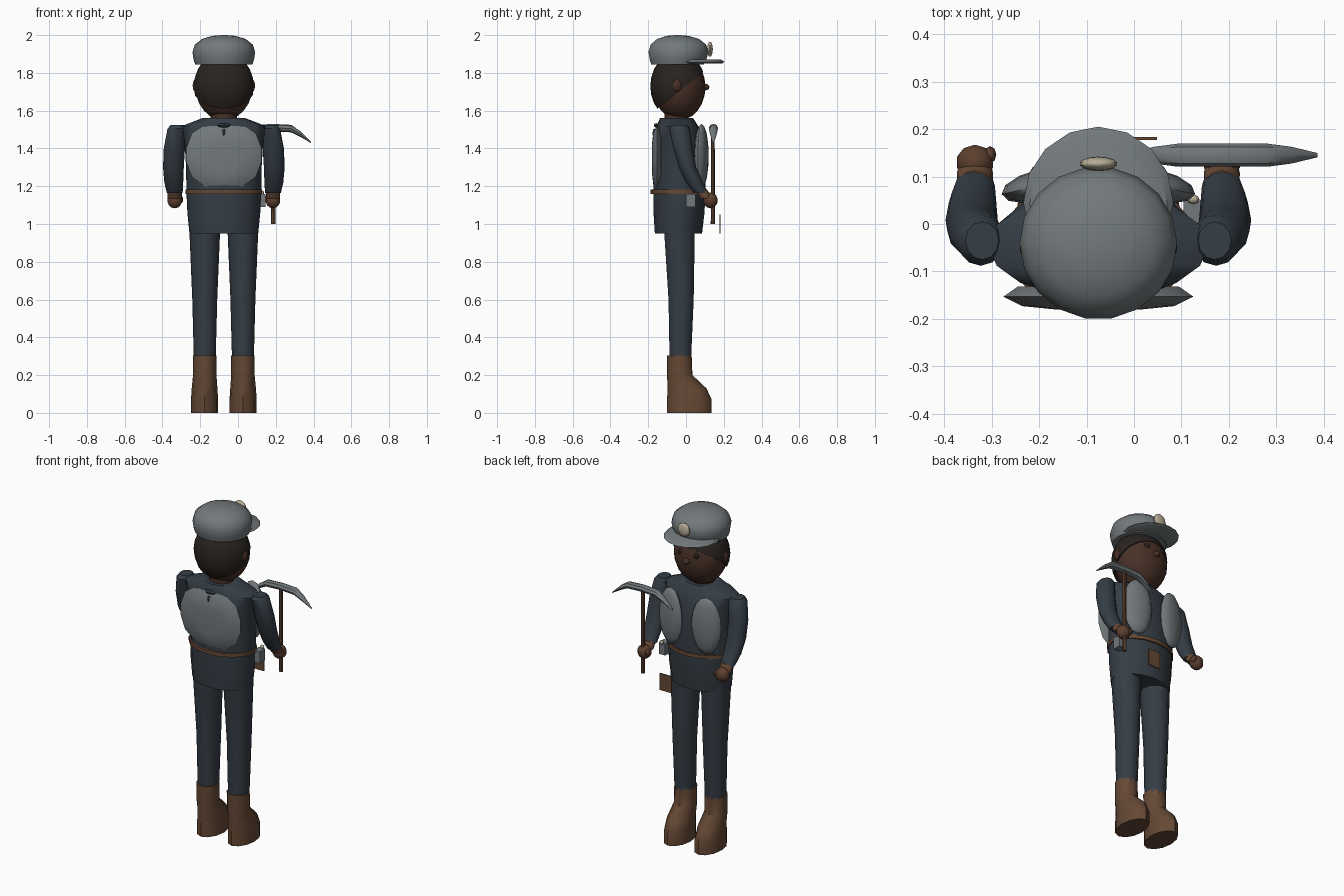
import bpy, bmesh, math
from mathutils import Vector, Matrix

C = -0.075  # body centre line in x


def material(name, rgb):
    m = bpy.data.materials.new(name)
    m.diffuse_color = (*rgb, 1)
    return m


CLOTH = material("slate_cloth", (0.035, 0.047, 0.06))
GREY = material("grey_canvas", (0.17, 0.19, 0.20))
BROWN = material("brown_leather", (0.13, 0.065, 0.035))
SKIN = material("dark_skin", (0.065, 0.03, 0.02))
HAND = material("hand_skin", (0.11, 0.05, 0.028))
HAIR = material("black_hair", (0.022, 0.017, 0.014))
CREAM = material("cream", (0.48, 0.42, 0.31))


def finish(name, bm, mat, angle=40):
    bmesh.ops.recalc_face_normals(bm, faces=bm.faces)
    me = bpy.data.meshes.new(name)
    bm.to_mesh(me)
    bm.free()
    ob = bpy.data.objects.new(name, me)
    bpy.context.collection.objects.link(ob)
    me.materials.append(mat)
    bpy.ops.object.select_all(action='DESELECT')
    ob.select_set(True)
    bpy.context.view_layer.objects.active = ob
    bpy.ops.object.shade_smooth_by_angle(angle=math.radians(angle))
    return ob


def skin_rings(name, rings, mat, angle=40):
    bm = bmesh.new()
    loops = [[bm.verts.new(p) for p in ring] for ring in rings]
    n = len(loops[0])
    for a, b in zip(loops, loops[1:]):
        for i in range(n):
            j = (i + 1) % n
            bm.faces.new((a[i], a[j], b[j], b[i]))
    bm.faces.new(loops[0])
    bm.faces.new(loops[-1])
    return finish(name, bm, mat, angle)


def loft(name, rows, mat, n=14, angle=40):
    """Stack of horizontal ellipses: (z, centre x, centre y, radius x, radius y)."""
    turn = [2 * math.pi * i / n for i in range(n)]
    return skin_rings(name, [[(cx + rx * math.cos(t), cy + ry * math.sin(t), z) for t in turn]
                             for z, cx, cy, rx, ry in rows], mat, angle)


def ball(name, loc, rad, mat, seg=14, rings=8, rot_z=0, cut=None):
    bm = bmesh.new()
    bmesh.ops.create_uvsphere(bm, u_segments=seg, v_segments=rings, radius=1)
    bmesh.ops.transform(bm, verts=bm.verts, matrix=Matrix.Translation(loc)
                        @ Matrix.Rotation(rot_z, 4, 'Z') @ Matrix.Diagonal((*rad, 1)))
    if cut:
        geom = bm.verts[:] + bm.edges[:] + bm.faces[:]
        bmesh.ops.bisect_plane(bm, geom=geom, plane_co=cut[0], plane_no=cut[1], clear_inner=True)
        bmesh.ops.holes_fill(bm, edges=[e for e in bm.edges if e.is_boundary])
    return finish(name, bm, mat)


def box(name, loc, size, mat):
    bm = bmesh.new()
    bmesh.ops.create_cube(bm, size=1)
    bmesh.ops.transform(bm, verts=bm.verts,
                        matrix=Matrix.Translation(loc) @ Matrix.Diagonal((*size, 1)))
    return finish(name, bm, mat)


# Jacket with sloping shoulders, and belt
loft("jacket", [(0.95, C, -0.04, 0.182, 0.125), (1.06, C, -0.037, 0.193, 0.135),
                (1.17, C, -0.035, 0.198, 0.138), (1.30, C, -0.035, 0.200, 0.137),
                (1.42, C, -0.037, 0.207, 0.130), (1.515, C, -0.045, 0.232, 0.112),
                (1.56, C, -0.05, 0.115, 0.088)], CLOTH, 16)
loft("belt", [(1.16, C, -0.038, 0.202, 0.15), (1.182, C, -0.038, 0.202, 0.15)], BROWN, 16)

# Head, hair, ears and face
loft("neck", [(1.53, C, -0.05, 0.07, 0.065), (1.64, C, -0.05, 0.07, 0.065)], SKIN)
ball("head", (C, -0.035, 1.725), (0.153, 0.138, 0.175), SKIN, 18, 12)
ball("hair", (C, -0.042, 1.73), (0.161, 0.147, 0.18), HAIR, 18, 12,
     cut=((C, -0.165, 1.60), (0, -0.21, 0.265)))
ball("nose", (C, 0.102, 1.725), (0.02, 0.022, 0.018), SKIN, 10, 6)
for s, side in ((-1, "left"), (1, "right")):
    ball(side + "_ear", (C + s * 0.15, -0.048, 1.733), (0.016, 0.026, 0.034), SKIN, 10, 6)
    ball(side + "_eye", (C + s * 0.052, 0.085, 1.765), (0.017, 0.012, 0.017), HAIR, 10, 6)

# Flat cap with brim and lamp
loft("cap", [(1.845, C, -0.045, 0.152, 0.142), (1.87, C, -0.042, 0.16, 0.152),
             (1.91, C, -0.04, 0.166, 0.161), (1.95, C, -0.04, 0.153, 0.149),
             (1.98, C, -0.042, 0.115, 0.112), (1.996, C, -0.044, 0.06, 0.058),
             (2.0, C, -0.045, 0.012, 0.012)], GREY, 18)
loft("cap_brim", [(1.85, C, 0.045, 0.145, 0.145), (1.858, C, 0.045, 0.158, 0.16),
                  (1.87, C, 0.04, 0.145, 0.145)], GREY, 16)
ball("cap_lamp", (C, 0.127, 1.925), (0.04, 0.015, 0.04), CREAM)

# Limbs, mirrored about the body centre
for s, side in ((-1, "left"), (1, "right")):
    def X(d):
        return C + s * d
    loft(side + "_trouser_leg", [(0.29, X(0.101), -0.03, 0.058, 0.06),
                                 (0.60, X(0.101), -0.026, 0.066, 0.07),
                                 (0.98, X(0.101), -0.035, 0.082, 0.086)], CLOTH, 10)
    loft(side + "_boot", [(0.0, X(0.102), 0.018, 0.072, 0.118), (0.07, X(0.102), 0.018, 0.072, 0.118),
                          (0.13, X(0.102), 0.005, 0.068, 0.103), (0.20, X(0.101), -0.033, 0.062, 0.067),
                          (0.305, X(0.101), -0.035, 0.062, 0.065)], BROWN, 12)
    loft(side + "_sleeve", [(1.525, X(0.245), -0.035, 0.035, 0.04),
                            (1.505, X(0.248), -0.034, 0.05, 0.054),
                            (1.40, X(0.262), -0.016, 0.056, 0.052),
                            (1.30, X(0.267), 0.008, 0.055, 0.046),
                            (1.22, X(0.265), 0.045, 0.05, 0.045),
                            (1.165, X(0.26), 0.08, 0.042, 0.037)], CLOTH, 12)
    loft(side + "_cuff", [(1.18, X(0.26), 0.08, 0.037, 0.033),
                          (1.135, X(0.26), 0.108, 0.038, 0.034)], BROWN, 12)
    ball(side + "_hand", (X(0.26), 0.13, 1.125), (0.041, 0.038, 0.042), HAND, 10, 7)
    ball(side + "_thumb", (X(0.228), 0.146, 1.13), (0.013, 0.018, 0.02), HAND, 8, 6)
    # Padded chest panels
    ball(side + "_chest_panel", (X(0.118), 0.082, 1.36), (0.088, 0.034, 0.17), GREY, 12, 8,
         rot_z=-s * 0.22)

# Flat rounded pack on the back with a small dark clasp
pack_outline = [(0, 1.17), (0.09, 1.19), (0.17, 1.25), (0.2, 1.33), (0.2, 1.40), (0.17, 1.48), (0.11, 1.52)]
outline = pack_outline + [(-x, z) for x, z in pack_outline[:0:-1]]
skin_rings("back_pack", [[(C + x * k, y, 1.35 + (z - 1.35) * k) for x, z in outline]
                         for k, y in ((0.85, -0.132), (1.0, -0.153), (0.8, -0.173), (0.45, -0.18))], GREY)
ball("pack_clasp_upper", (C, -0.158, 1.522), (0.036, 0.012, 0.012), CLOTH, 8, 4)
ball("pack_clasp_lower", (C, -0.166, 1.48), (0.017, 0.012, 0.026), CLOTH, 4, 4)

# Belt pouch, small cream fastening, and hanging flap
box("belt_canteen", (0.125, 0.025, 1.125), (0.042, 0.05, 0.07), GREY)
ball("canteen_cap", (0.125, 0.052, 1.165), (0.013, 0.01, 0.012), CREAM, 8, 6)
box("hanging_flap", (0.008, 0.18, 1.0), (0.08, 0.007, 0.1), BROWN)

# Pick held in the right hand
PX, PY = 0.187, 0.142
loft("pick_handle", [(1.0, PX, PY, 0.012, 0.011), (1.5, PX, PY, 0.01, 0.01)], BROWN, 8)
spine = [(-0.2, 1.432, 0.004), (-0.145, 1.475, 0.016), (-0.095, 1.505, 0.022), (0, 1.51, 0.022),
         (0.095, 1.505, 0.022), (0.145, 1.475, 0.016), (0.2, 1.432, 0.004)]
skin_rings("pick_head", [[(PX + x, PY + 0.003 + r * 1.1 * math.cos(t), z + r * 0.9 * math.sin(t))
                          for t in [math.pi * i / 4 for i in range(8)]] for x, z, r in spine], GREY)
